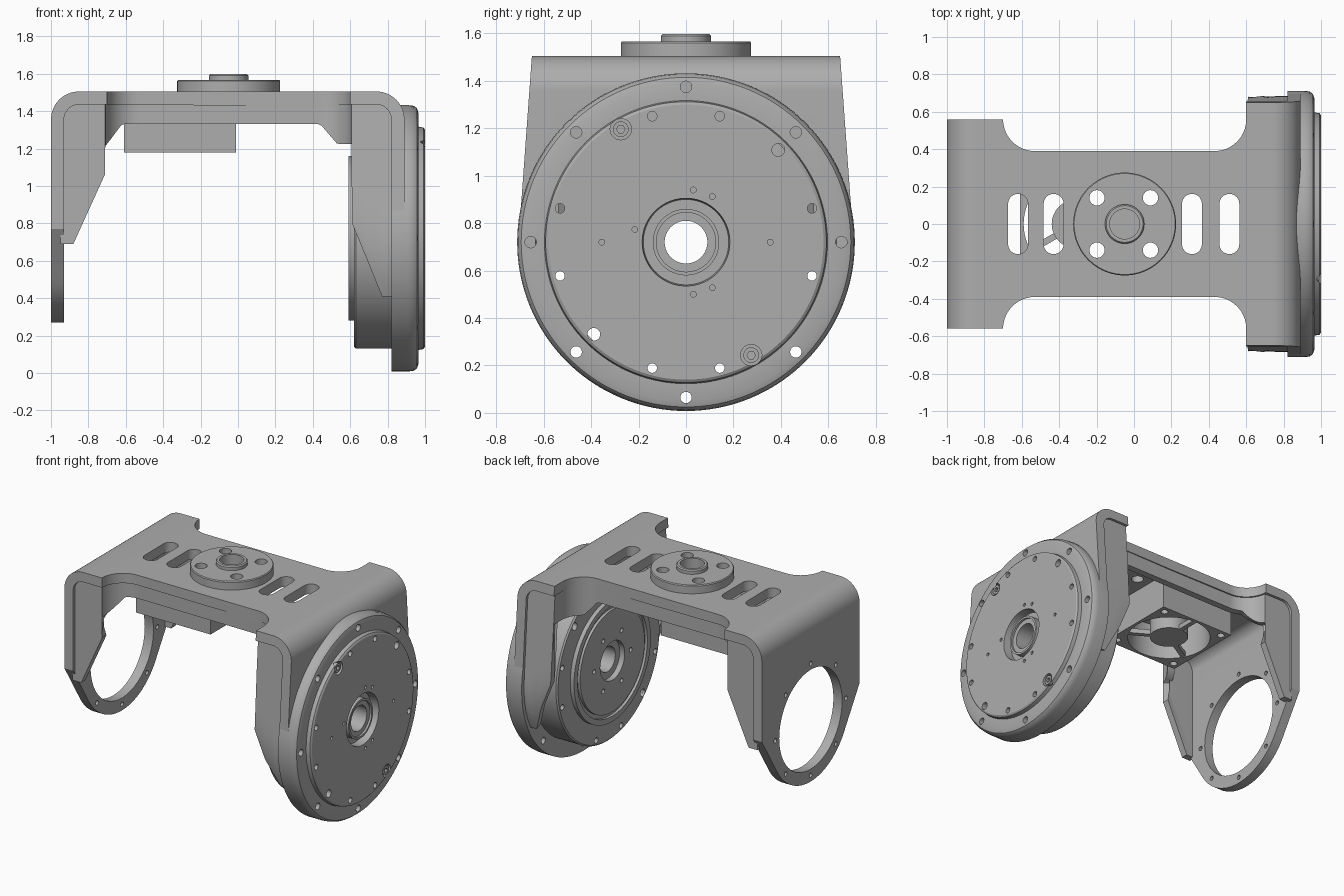
import bpy, bmesh, math
from math import sin, cos, pi, radians
from mathutils import Vector

if "Cube" in bpy.data.objects:
    bpy.data.objects.remove(bpy.data.objects["Cube"], do_unlink=True)

grey = bpy.data.materials.new("satin_grey")
grey.use_nodes = True
TONE = (0.42, 0.42, 0.42, 1)
grey.diffuse_color = TONE
grey.node_tree.nodes["Principled BSDF"].inputs["Base Color"].default_value = TONE

AXIS_Z = 0.72  # height of the joint axis


def place(axis, u, v, h):
    return Vector((h, u, v) if axis == "x" else (u, h, v) if axis == "y" else (u, v, h))


def finish(bm, name):
    bmesh.ops.recalc_face_normals(bm, faces=bm.faces)
    mesh = bpy.data.meshes.new(name)
    bm.to_mesh(mesh)
    bm.free()
    mesh.materials.append(grey)
    obj = bpy.data.objects.new(name, mesh)
    bpy.context.collection.objects.link(obj)
    return obj


def prism(name, outlines, axis, a, b):
    """Extrude closed 2D outlines along an axis."""
    bm = bmesh.new()
    for pts in outlines:
        face = bm.faces.new([bm.verts.new(place(axis, u, v, a)) for u, v in pts])
        grown = bmesh.ops.extrude_face_region(bm, geom=[face], use_keep_orig=True)["geom"]
        shift = place(axis, 0, 0, b - a)
        bmesh.ops.translate(bm, vec=shift, verts=[g for g in grown if isinstance(g, bmesh.types.BMVert)])
    return finish(bm, name)


def lathe(name, profile, axis, cu, cv, n=96):
    """Revolve a (radius, height) profile; a radius of zero closes the end."""
    bm = bmesh.new()
    rings = []
    for r, h in profile:
        count = n if r else 1
        rings.append([bm.verts.new(place(axis, cu + r * cos(2 * pi * i / n), cv + r * sin(2 * pi * i / n), h))
                      for i in range(count)])
    pairs = list(zip(rings, rings[1:]))
    if profile[0][0]:
        pairs.append((rings[-1], rings[0]))
    for p, q in pairs:
        for i in range(n):
            loop = [p[i % len(p)], p[(i + 1) % len(p)], q[(i + 1) % len(q)], q[i % len(q)]]
            bm.faces.new(list(dict.fromkeys(loop)))
    return finish(bm, name)


def apply_mod(obj, kind, **settings):
    mod = obj.modifiers.new(kind.lower(), kind)
    for key, value in settings.items():
        setattr(mod, key, value)
    bpy.context.view_layer.objects.active = obj
    bpy.ops.object.modifier_apply(modifier=mod.name)


def boolean(objs, cutter, operation="DIFFERENCE"):
    for obj in objs:
        apply_mod(obj, "BOOLEAN", operation=operation, solver="EXACT", object=cutter)
    bpy.data.objects.remove(cutter, do_unlink=True)


def arc(cu, cv, r, start, end, n=16):
    return [(cu + r * cos(radians(start + (end - start) * i / n)),
             cv + r * sin(radians(start + (end - start) * i / n))) for i in range(n + 1)]


def circle(cu, cv, r, n=24):
    return arc(cu, cv, r, 0, 360 * (n - 1) / n, n - 1)


def bolt_circle(radius, hole, angles):
    return [circle(radius * cos(radians(a)), AXIS_Z + radius * sin(radians(a)), hole) for a in angles]


# Bracket: two bent halves trimmed by their side and top outlines
def bent_half(name, side, outer):
    bend = outer - 0.15
    pts = [(0, 1.505)]
    pts += [(side * x, z) for x, z in arc(bend, 1.355, 0.15, 90, 0)]
    pts += [(side * outer, -0.1), (side * (outer - 0.07), -0.1)]
    pts += [(side * x, z) for x, z in arc(bend, 1.355, 0.08, 0, 90)]
    return prism(name, [pts + [(0, 1.43)]], "y", -0.8, 0.8)


left_sides = [(-0.56, 1.6), (0.56, 1.6), (0.56, 0.77)] + arc(0, AXIS_Z, 0.45, -31.7, -148.3, 40) + [(-0.56, 0.77)]
right_sides = [(-0.643, 1.6), (0.643, 1.6)] + arc(0, AXIS_Z, 0.705, 5, -185, 64)
waist = [(-1.1, 0.8), (-0.7, 0.8)] + arc(-0.53, 0.56, 0.17, 180, 270)
waist += arc(0.43, 0.56, 0.17, 270, 360) + [(0.6, 0.8), (1.1, 0.8)]
waist += [(x, -y) for x, y in reversed(waist)]

plain_arm = bent_half("bracket_open_arm", -1, 1.0)
motor_arm = bent_half("bracket_motor_arm", 1, 0.89)
boolean([plain_arm], prism("trim", [left_sides], "x", -1.2, 0.2), "INTERSECT")
boolean([motor_arm], prism("trim", [right_sides], "x", -0.2, 1.2), "INTERSECT")
boolean([plain_arm, motor_arm], prism("trim", [waist], "z", -0.5, 2), "INTERSECT")

# Bearing opening with its screw holes, and the motor seat
open_ring = [circle(0, AXIS_Z, 0.36, 80)] + bolt_circle(0.405, 0.016, range(0, 360, 45))
boolean([plain_arm], prism("cut", open_ring, "x", -1.1, -0.8))
boolean([motor_arm], prism("cut", [circle(0, AXIS_Z, 0.57, 80)], "x", 0.7, 1.0))

# Ventilation slots
slots = [arc(x, 0.108, 0.053, 0, 180) + arc(x, -0.108, 0.053, 180, 360) for x in (-0.62, -0.43, 0.31, 0.51)]
boolean([plain_arm, motor_arm], prism("cut", slots, "z", 1.38, 1.6))

# Stiffening flange that follows the bracket edge
EDGE = [(-1, 0.69), (-0.88, 0.69), (-0.712, 1.06), (-0.711, 1.21), (-0.62, 1.33), (0.44, 1.33),
        (0.53, 1.225), (0.606, 1.225), (0.61, 0.8), (0.77, 0.41), (1, 0.41)]


def lower_edge(x):
    for (x0, z0), (x1, z1) in zip(EDGE, EDGE[1:]):
        if x <= x1:
            return z0 + (z1 - z0) * (x - x0) / (x1 - x0)


def motor_side(z):
    return 0.635 + (1.45 - z) * 0.07 if z > 0.78 else math.sqrt(0.685 ** 2 - (z - AXIS_Z) ** 2)


path = [(-0.95, 0.54), (-0.88, 0.54), (-0.712, 0.54)] + arc(-0.53, 0.56, 0.181, 187, 270)
path += arc(0.43, 0.56, 0.176, 270, 360) + [(0.606, 0.635), (0.61, 0.64), (0.69, 0.64), (0.77, 0.64), (0.85, 0.64)]
bm = bmesh.new()
ROWS = 14
columns = []
for x, y in path:
    low = lower_edge(x)
    column = []
    for i in range(ROWS + 1):
        z = 1.45 + (low - 1.45) * i / ROWS
        column.append(bm.verts.new((x, motor_side(z) if y > 0.61 else y, z)))
    columns.append(column)
for p, q in zip(columns, columns[1:]):
    for i in range(ROWS):
        bm.faces.new((p[i], q[i], q[i + 1], p[i + 1]))
flange = finish(bm, "edge_flange")
if sum(f.normal.y * f.area for f in flange.data.polygons) < 0:
    flange.data.flip_normals()
apply_mod(flange, "SOLIDIFY", thickness=0.05, offset=-1)
apply_mod(flange, "MIRROR", use_axis=(False, True, False))

# Motor housing: rim, raised cap, hub recess and inner drum
housing = lathe("motor_housing", [
    (0.09, 0.97), (0.125, 0.97), (0.125, 0.985), (0.14, 0.985), (0.14, 0.94), (0.18, 0.94), (0.185, 1.0),
    (0.58, 1.0), (0.592, 0.992), (0.597, 0.965), (0.67, 0.965), (0.695, 0.957), (0.708, 0.94), (0.712, 0.91),
    (0.712, 0.82), (0.59, 0.82), (0.59, 0.63), (0.58, 0.62), (0.44, 0.62), (0.44, 0.59), (0.40, 0.59),
    (0.40, 0.61), (0.37, 0.61), (0.37, 0.59), (0.14, 0.59), (0.14, 0.63), (0.09, 0.63)], "x", 0, AXIS_Z, 128)
through = bolt_circle(0.55, 0.02, [s + a for s in range(0, 360, 90) for a in (15, 75)])
through += bolt_circle(0.55, 0.027, (45, 225))
boolean([housing], prism("cut", through, "x", 0.5, 1.1))
boolean([housing, motor_arm], prism("cut", bolt_circle(0.655, 0.024, range(0, 360, 45)), "x", 0.78, 1.1))
pins = bolt_circle(0.355, 0.012, (0, 180)) + bolt_circle(0.222, 0.012, (60, 82, 166, -60, -82))
pockets = prism("cut", pins + bolt_circle(0.55, 0.045, (120, -60)), "x", 0.97, 1.1)
boolean([housing], pockets)
boolean([housing], prism("cut", bolt_circle(0.21, 0.016, range(0, 360, 60)), "x", 0.5, 0.62))

# Cap screws with hexagon sockets
for i, a in enumerate((120, -60)):
    y, z = 0.55 * cos(radians(a)), AXIS_Z + 0.55 * sin(radians(a))
    screw = prism(f"cap_screw_{i + 1}", [circle(y, z, 0.033)], "x", 0.96, 0.993)
    boolean([screw], prism("cut", [circle(y, z, 0.018, 6)], "x", 0.975, 1.1))

# Mounting boss on top, drilled through the plate
boss = lathe("top_boss", [(0, 1.48), (0.275, 1.48), (0.275, 1.56), (0.27, 1.567), (0.105, 1.567), (0.105, 1.59),
                          (0.098, 1.598), (0.08, 1.598), (0.08, 1.515), (0, 1.515)], "z", -0.05, 0)
holes = [circle(-0.055 + sx * 0.143, sy * 0.14, 0.041) for sx in (-1, 1) for sy in (-1, 1)]
boolean([boss, plain_arm, motor_arm], prism("cut", holes, "z", 1.35, 1.7))

# Cooling fan under the plate: frame, hub and three struts
FAN_X = -0.31
frame = prism("fan_frame", [[(FAN_X - 0.3, -0.3), (FAN_X + 0.3, -0.3), (FAN_X + 0.3, 0.3), (FAN_X - 0.3, 0.3)]],
              "z", 1.18, 1.435)
corners = [circle(FAN_X + sx * 0.25, sy * 0.25, 0.025) for sx in (-1, 1) for sy in (-1, 1)]
boolean([frame], prism("cut", [circle(FAN_X, 0, 0.28, 64)] + corners, "z", 1.1, 1.5))
prism("fan_hub", [circle(FAN_X, 0, 0.13, 48)], "z", 1.185, 1.41)
for i, a in enumerate((90, 210, 330)):
    strut = [(FAN_X + r * cos(radians(a)) - w * sin(radians(a)), r * sin(radians(a)) + w * cos(radians(a)))
             for r, w in ((0.1, -0.017), (0.285, -0.017), (0.285, 0.017), (0.1, 0.017))]
    prism(f"fan_strut_{i + 1}", [strut], "z", 1.185, 1.22)

# Smooth the curved faces and keep the edges crisp
for obj in bpy.context.scene.objects:
    obj.select_set(obj.type == "MESH")
bpy.ops.object.shade_smooth_by_angle(angle=radians(30))
